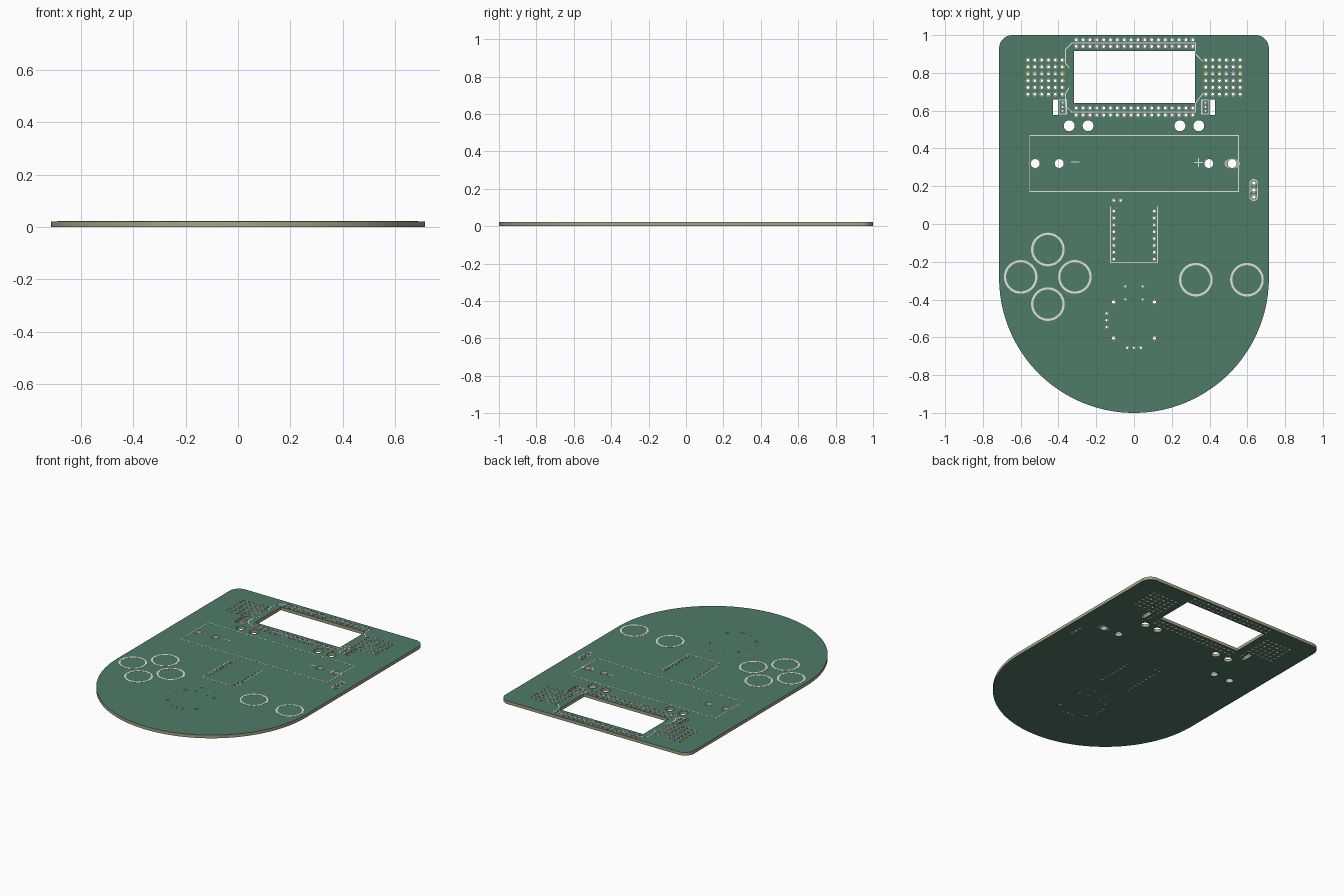
import bpy, bmesh, math
from mathutils import Vector

if "Cube" in bpy.data.objects:
    bpy.data.objects.remove(bpy.data.objects["Cube"])

T = 0.0226          # overall thickness
E = 0.0008          # pad and print thickness
B0, B1 = E, T - E   # board bottom and top


def mat(name, rgb):
    m = bpy.data.materials.new(name)
    m.diffuse_color = (*rgb, 1)
    m.use_nodes = True
    m.node_tree.nodes["Principled BSDF"].inputs["Base Color"].default_value = m.diffuse_color
    return m


GREEN = mat("green_mask", (0.08, 0.2, 0.14))
TAN = mat("fibre_core", (0.38, 0.37, 0.23))
WHITE = mat("white_print", (0.75, 0.75, 0.72))
SILVER = mat("silver_pad", (0.5, 0.5, 0.48))
GOLD = mat("gold_pad", (0.7, 0.61, 0.05))


def circle(x, y, r, n, rx=None, a0=0, a1=2 * math.pi):
    rx = rx or r
    return [(x + rx * math.cos(a0 + (a1 - a0) * i / n),
             y + r * math.sin(a0 + (a1 - a0) * i / n)) for i in range(n)]


def rect(x0, y0, x1, y1):
    return [(x0, y0), (x1, y0), (x1, y1), (x0, y1)]


def finish(name, bm, mats):
    me = bpy.data.meshes.new(name)
    bm.to_mesh(me)
    bm.free()
    for m in mats:
        me.materials.append(m)
    ob = bpy.data.objects.new(name, me)
    bpy.context.collection.objects.link(ob)
    bpy.ops.object.select_all(action='DESELECT')
    ob.select_set(True)
    bpy.context.view_layer.objects.active = ob
    bpy.ops.object.shade_smooth_by_angle(angle=math.radians(35))
    return ob


def sweep(bm, loops):
    """Skin a list of (outline, z) loops, one to the next."""
    vs = [[bm.verts.new((x, y, z)) for x, y in pts] for pts, z in loops]
    n = len(vs[0])
    for a, b in zip(vs, vs[1:]):
        for i in range(n):
            j = (i + 1) % n
            bm.faces.new((a[i], b[i], b[j], a[j]))


def plated_hole(bm, x, y, ro, ri, n=12, rx=None):
    o, i = circle(x, y, ro, n, rx), circle(x, y, ri, n)
    sweep(bm, [(o, B0), (o, 0), (i, 0), (i, T), (o, T), (o, B1)])


def print_ring(bm, x, y, r, w, n=48):
    o, i = circle(x, y, r + w / 2, n), circle(x, y, r - w / 2, n)
    sweep(bm, [(i, B1), (i, T), (o, T), (o, B1)])


def print_line(bm, pts, w=0.005, closed=False):
    if closed:
        pts = pts + pts[:1]
    for a, b in zip(pts, pts[1:]):
        a, b = Vector(a), Vector(b)
        d = (b - a).normalized() * w / 2
        s = Vector((-d.y, d.x))
        q = [a - d - s, b + d - s, b + d + s, a - d + s]
        sweep(bm, [(q, B1), (q, T)])
        bm.faces.new([bm.verts.new((p.x, p.y, T)) for p in q])


# Pad positions: (x, y, outer radius, hole radius)
P = 0.0363
header, grid, gold, small, module = [], [], [], [], []
for y in (0.975, 0.94, 0.614, 0.577):
    header += [(-0.306 + P * i, y, 0.0125, 0.0075) for i in range(18)]
for s in (-1, 1):
    for c in range(6):
        for r in range(6):
            x = s * (0.38 + P * c)
            (gold if r == 2 and c in (0, 2, 5) else grid).append((x, 0.868 - P * r, 0.0125, 0.0075))
    small += [(s * 0.378, y, 0.009, 0.005) for y in (0.642, 0.62, 0.598)]
    module += [(s * 0.107, 0.068 - P * i, 0.011, 0.0065) for i in range(8)]
    small += [(s * 0.046, y, 0.009, 0.005) for y in (-0.33, -0.40)]
    small += [(s * 0.108, y, 0.0125, 0.009) for y in (-0.413, -0.604)]
module += [(-0.107, 0.125, 0.011, 0.0065), (-0.071, 0.125, 0.011, 0.0065)]
small += [(-0.145, -0.473 - P * i, 0.010, 0.006) for i in range(3)]
small += [(P * i, -0.655, 0.010, 0.006) for i in (-1, 0, 1)]
switch = [(0.634, 0.217 - 0.037 * i, 0.0155, 0.009) for i in range(3)]
battery = [(x, 0.32, 0.0265, 0.0235) for x in (-0.523, -0.396, 0.396, 0.52)]
mounts = [(s * x, 0.52) for s in (-1, 1) for x in (0.243, 0.343)]

# Board: filled outline with every opening, extruded
H, R, C = math.pi / 2, 0.714, 0.07
outline = (circle(0, -1 + R, R, 72, a0=-2 * H, a1=0) + [(R, -1 + R)]
           + circle(R - C, 1 - C, C, 10, a0=0, a1=H) + [(R - C, 1)]
           + circle(-R + C, 1 - C, C, 10, a0=H, a1=2 * H) + [(-R, 1 - C)])
loops = [outline, rect(-0.317, 0.64, 0.322, 0.915)]
loops += [rect(-0.43, 0.577, -0.402, 0.66), rect(0.402, 0.577, 0.43, 0.66)]
loops += [circle(x, y, 0.029, 28) for x, y in mounts]
loops += [circle(x, y, ri + 0.0007, 24) for x, y, _, ri in battery]
for x, y, _, ri in header + grid + gold + small + module + switch:
    loops.append(circle(x, y, ri + 0.0007, 12))
cu = bpy.data.curves.new("board_outline", 'CURVE')
cu.dimensions, cu.fill_mode, cu.extrude = '2D', 'BOTH', (B1 - B0) / 2
for pts in loops:
    sp = cu.splines.new('POLY')
    sp.points.add(len(pts) - 1)
    for p, (x, y) in zip(sp.points, pts):
        p.co = (x, y, 0, 1)
    sp.use_cyclic_u = True
tmp = bpy.data.objects.new("board_outline", cu)
bpy.context.collection.objects.link(tmp)
dg = bpy.context.evaluated_depsgraph_get()
me = bpy.data.meshes.new_from_object(tmp.evaluated_get(dg))
bpy.data.objects.remove(tmp)
bm = bmesh.new()
bm.from_mesh(me)
bmesh.ops.remove_doubles(bm, verts=bm.verts, dist=1e-5)
bmesh.ops.translate(bm, verts=bm.verts, vec=(0, 0, T / 2))
bmesh.ops.recalc_face_normals(bm, faces=bm.faces)
for f in bm.faces:      # flat sides masked, cut walls bare
    f.material_index = 0 if abs(f.normal.z) > 0.5 else 1
# stretch the faces to the full height except under the pads
finish("board", bm, [GREEN, TAN])

# Plated pads
for name, pads, m in (("display_pads", header, SILVER), ("prototype_pads", grid, SILVER),
                      ("power_pads", gold, GOLD), ("small_pads", small, SILVER),
                      ("module_pads", module, SILVER), ("switch_pads", switch, SILVER),
                      ("battery_pads", battery, SILVER)):
    bm = bmesh.new()
    for x, y, ro, ri in pads:
        big = ri > 0.02
        plated_hole(bm, x, y, ro, ri, 24 if big else 12, 0.042 if big and x > 0.5 else None)
    bmesh.ops.recalc_face_normals(bm, faces=bm.faces)
    finish(name, bm, [m])

# Button rings
bm = bmesh.new()
for x, y in ((-0.456, -0.135), (-0.6, -0.28), (-0.313, -0.28), (-0.456, -0.424),
             (0.327, -0.295), (0.598, -0.295)):
    print_ring(bm, x, y, 0.083, 0.012)
finish("button_rings", bm, [WHITE])

# Battery box with plus and minus marks
bm = bmesh.new()
print_line(bm, rect(-0.552, 0.172, 0.553, 0.468), closed=True)
print_line(bm, [(-0.33, 0.328), (-0.29, 0.328)])
print_line(bm, [(0.32, 0.326), (0.362, 0.326)])
print_line(bm, [(0.341, 0.305), (0.341, 0.347)])
finish("battery_outline", bm, [WHITE])

# Module outline, open at the top
bm = bmesh.new()
print_line(bm, [(-0.125, 0.09), (-0.125, -0.205), (0.125, -0.205), (0.125, 0.09)])
finish("module_outline", bm, [WHITE])

# Display outline with chamfered corners
bm = bmesh.new()
print_line(bm, [(-0.312, 0.594), (-0.33, 0.594), (-0.362, 0.625), (-0.362, 0.69), (-0.345, 0.72)])
print_line(bm, [(-0.345, 0.83), (-0.362, 0.85), (-0.362, 0.925), (-0.328, 0.9575), (0.326, 0.9575),
                (0.326, 0.9), (0.364, 0.86)])
print_line(bm, [(0.364, 0.69), (0.326, 0.64), (0.326, 0.594), (-0.312, 0.594)])
finish("display_outline", bm, [WHITE])

# Side connector and switch outlines
bm = bmesh.new()
for s in (-1, 1):
    print_line(bm, rect(s * 0.378 - 0.019, 0.583, s * 0.378 + 0.019, 0.657), 0.006, True)
print_line(bm, circle(0.634, 0.215, 0.021, 8, a0=0, a1=2 * H)
           + circle(0.634, 0.145, 0.021, 8, a0=2 * H, a1=4 * H), 0.004, True)
finish("connector_outlines", bm, [WHITE])
